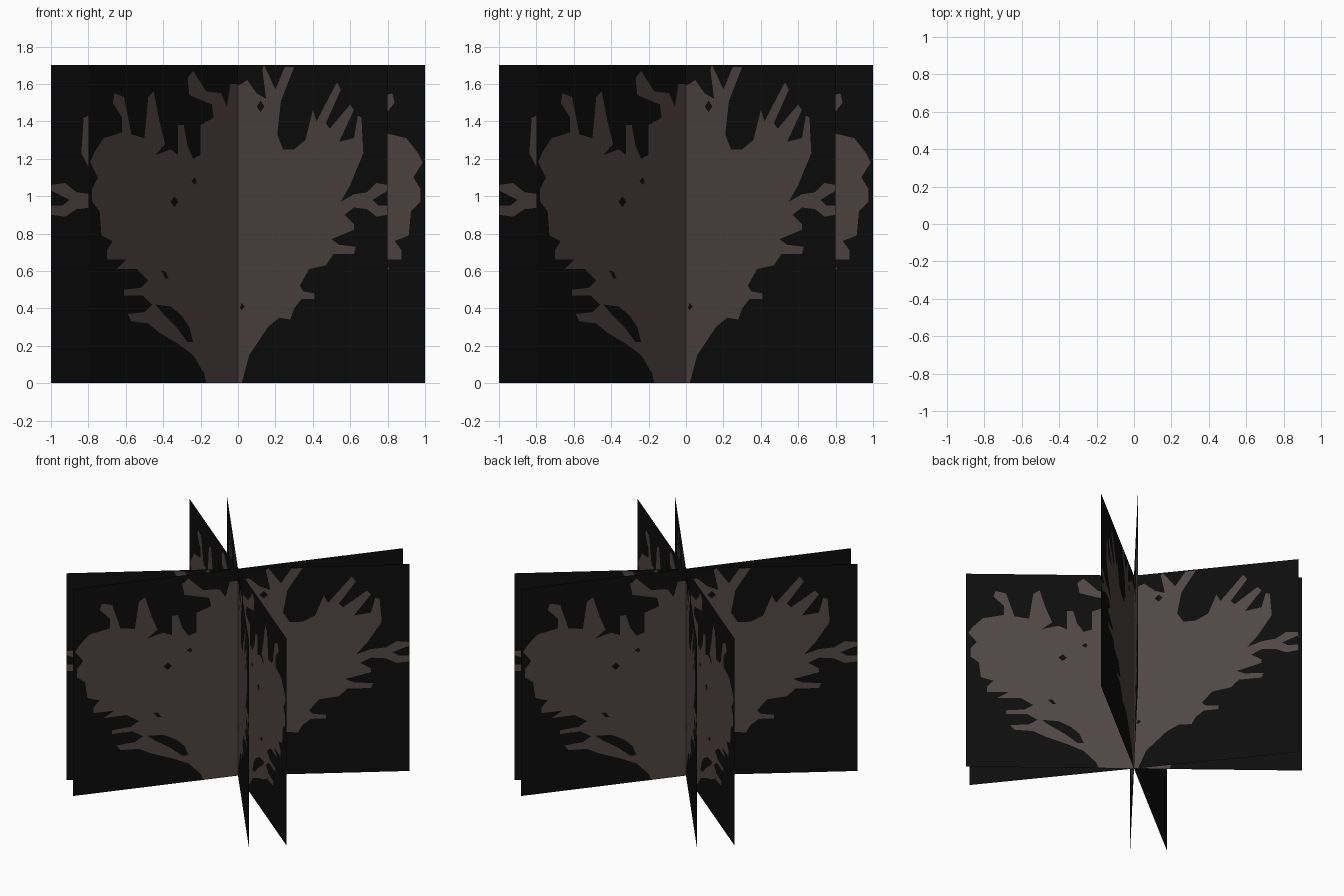
import bpy, math
from mathutils import Vector
from mathutils.geometry import delaunay_2d_cdt

HALF, HEIGHT = 0.80, 1.70            # profile space: distance from the axis, height
REACH = math.hypot(1.0, 0.8)         # real half-width of a card


def material(name, rgb):
    m = bpy.data.materials.new(name)
    m.diffuse_color = (*rgb, 1)
    return m


BLACK = material("card_black", (0.004, 0.004, 0.004))
BROWN = material("branch_brown", (0.080, 0.062, 0.058))

# rounded, dense side of the bush (distance, height)
DENSE = [(0, 0), (.17, 0), (.18, .05), (.24, .15), (.32, .21), (.42, .27), (.48, .32),
         (.57, .33), (.59, .37), (.50, .38), (.46, .42), (.51, .47), (.61, .47), (.61, .50),
         (.52, .51), (.48, .55), (.54, .61), (.65, .61), (.60, .66), (.70, .66), (.70, .71),
         (.67, .76), (.73, .79), (.74, .92), (.78, .97), (.78, 1.04), (.75, 1.10),
         (.79, 1.18), (.77, 1.23), (.72, 1.31), (.62, 1.34), (.62, 1.42), (.67, 1.50),
         (.66, 1.55), (.61, 1.53), (.57, 1.33), (.50, 1.31), (.48, 1.53), (.45, 1.56),
         (.42, 1.40), (.39, 1.28), (.44, 1.22), (.36, 1.25), (.32, 1.22), (.32, 1.38),
         (.29, 1.38), (.27, 1.27), (.24, 1.20), (.20, 1.22), (.20, 1.38), (.13, 1.42),
         (.14, 1.49), (.26, 1.54), (.27, 1.63), (.24, 1.67), (.17, 1.56), (.09, 1.55),
         (.06, 1.48), (.04, 1.60), (0, 1.60)]
DENSE_GAPS = [
    [(.44, .42), (.36, .41), (.30, .36), (.26, .30), (.24, .22), (.27, .22), (.33, .30), (.40, .37)],
    [(.36, .97), (.34, 1.0), (.32, .97), (.34, .94)],
    [(.25, 1.08), (.23, 1.1), (.22, 1.08), (.23, 1.06)],
    [(.41, .60), (.39, .60), (.37, .56), (.39, .56)],
]
# open side with long twigs
TWIGGY = [(0, 0), (.02, 0), (.06, .15), (.12, .24), (.16, .30), (.22, .35), (.28, .34),
          (.30, .40), (.34, .45), (.41, .45), (.41, .48), (.35, .49), (.33, .52), (.38, .61),
          (.47, .63), (.51, .69), (.62, .69), (.63, .73), (.54, .74), (.50, .77), (.62, .82),
          (.62, .85), (.57, .90), (.62, .94), (.69, .93), (.74, .89), (.80, .90), (.80, .95),
          (.75, .95), (.72, .98), (.80, 1.03), (.80, 1.06), (.74, 1.07), (.69, 1.02),
          (.62, 1.01), (.55, .97), (.60, 1.06), (.67, 1.23), (.66, 1.42), (.64, 1.43),
          (.62, 1.31), (.54, 1.29), (.62, 1.46), (.60, 1.49), (.49, 1.36), (.47, 1.39),
          (.55, 1.57), (.53, 1.61), (.42, 1.40), (.40, 1.46), (.36, 1.30), (.30, 1.25),
          (.24, 1.25), (.21, 1.33), (.23, 1.51), (.30, 1.69), (.25, 1.69), (.20, 1.57),
          (.14, 1.70), (.13, 1.68), (.15, 1.52), (.10, 1.55), (.05, 1.62), (0, 1.59)]
TWIGGY_GAPS = [
    [(.10, 1.48), (.12, 1.51), (.14, 1.48), (.12, 1.45)],
    [(.01, .40), (.02, .43), (.035, .41), (.02, .39)],
]


def inside(p, loops):
    """Even-odd test over the outline and its gaps."""
    odd = False
    for loop in loops:
        for a, b in zip(loop, loop[1:] + loop[:1]):
            if (a[1] > p.y) != (b[1] > p.y):
                if p.x < a[0] + (p.y - a[1]) / (b[1] - a[1]) * (b[0] - a[0]):
                    odd = not odd
    return odd


def cut_half(loops):
    """Triangulate one half card, cut along the silhouette."""
    frame = [(0, 0), (HALF, 0), (HALF, HEIGHT), (0, HEIGHT)]
    pts, edges = [], []
    for loop in [frame] + loops:
        n, k = len(pts), len(loop)
        pts += [Vector(p) for p in loop]
        edges += [(n + i, n + (i + 1) % k) for i in range(k)]
    verts, _, faces = delaunay_2d_cdt(pts, edges, [], 0, 1e-5, False)[:3]
    mats = [int(inside(sum((verts[i] for i in f), Vector((0, 0))) / len(f), loops)) for f in faces]
    return verts, faces, mats


def card(name, half, angle):
    """Full card through the axis: the same half on both ends."""
    pts, tris, mats = half
    verts, faces = [], []
    for turn in (0, math.pi):
        c, s = math.cos(angle + turn), math.sin(angle + turn)
        n = len(verts)
        verts += [(c * p.x / HALF * REACH, s * p.x / HALF * REACH, p.y) for p in pts]
        faces += [[n + i for i in (f if turn == 0 else f[::-1])] for f in tris]
    me = bpy.data.meshes.new(name)
    me.from_pydata(verts, [], faces)
    me.materials.append(BLACK)
    me.materials.append(BROWN)
    me.polygons.foreach_set("material_index", mats * 2)
    me.update()
    bpy.context.collection.objects.link(bpy.data.objects.new(name, me))


# four crossed cards: two twiggy ones and two dense ones, each pair at right angles
twiggy = cut_half([TWIGGY] + TWIGGY_GAPS)
dense = cut_half([DENSE] + DENSE_GAPS)
low, high = math.atan2(0.8, 1), math.atan2(1, 0.8)
for i in range(2):
    card(f"twiggy_card_{i + 1}", twiggy, low + i * math.pi / 2)
    card(f"dense_card_{i + 1}", dense, high + i * math.pi / 2)
